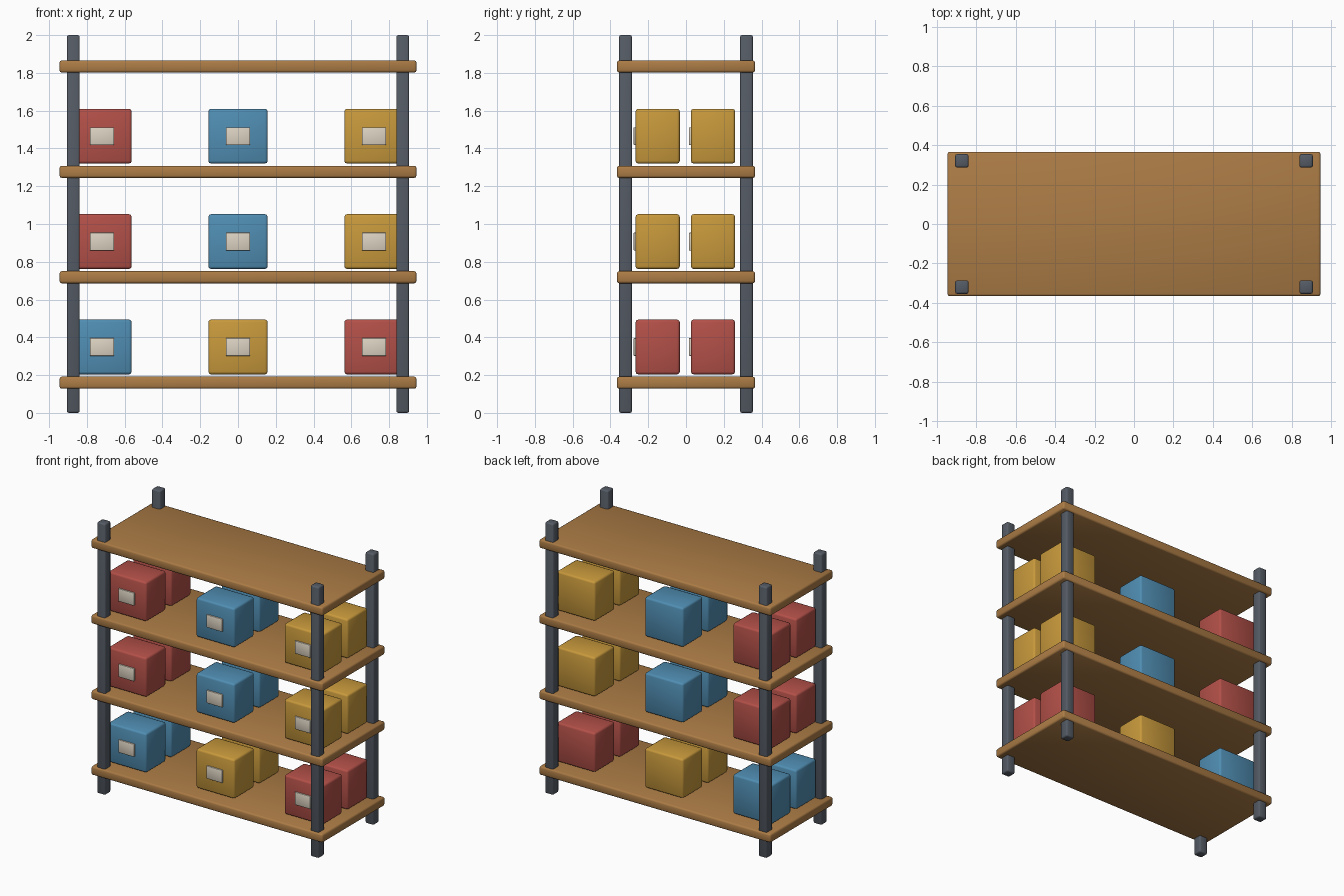
import bpy

if "Cube" in bpy.data.objects:
    bpy.data.objects.remove(bpy.data.objects["Cube"], do_unlink=True)


def make_material(name, rgb):
    mat = bpy.data.materials.new(name)
    mat.use_nodes = True
    mat.diffuse_color = (*rgb, 1)
    mat.node_tree.nodes["Principled BSDF"].inputs["Base Color"].default_value = (*rgb, 1)
    return mat


WOOD = make_material("warm wood", (0.41, 0.20, 0.06))
METAL = make_material("dark grey metal", (0.09, 0.105, 0.13))
RED = make_material("red", (0.45, 0.08, 0.065))
BLUE = make_material("blue", (0.08, 0.27, 0.45))
YELLOW = make_material("mustard yellow", (0.58, 0.32, 0.045))
PAPER = make_material("cream label", (0.72, 0.65, 0.54))


def block(name, size, location, mat, bevel):
    """Box with softly rounded edges."""
    bpy.ops.mesh.primitive_cube_add(size=1, location=location)
    obj = bpy.context.object
    obj.name = name
    obj.scale = size
    bpy.ops.object.transform_apply(location=False, rotation=False, scale=True)
    obj.data.materials.append(mat)
    mod = obj.modifiers.new("rounded edges", "BEVEL")
    mod.width = bevel
    mod.segments = 2
    bpy.ops.object.shade_smooth()
    return obj


# Corner posts
for x, side in ((-0.872, "right"), (0.872, "left")):
    for y, end in ((-0.32, "front"), (0.32, "back")):
        block(f"{end}_{side}_post", (0.068, 0.068, 2), (x, y, 1), METAL, 0.01)

# Shelf boards
SHELF_THICKNESS = 0.064
shelf_heights = [0.16 + 0.558 * i for i in range(4)]
for i, z in enumerate(shelf_heights):
    block(f"shelf_{i + 1}", (1.89, 0.732, SHELF_THICKNESS), (0, 0, z), WOOD, 0.012)

# Storage boxes, two deep, each with a label on its front
BOX = (0.314, 0.234, 0.29)
rows = [(BLUE, YELLOW, RED), (RED, BLUE, YELLOW), (RED, BLUE, YELLOW)]
for level, (z, colours) in enumerate(zip(shelf_heights, rows), 1):
    box_z = z + SHELF_THICKNESS / 2 + 0.012 + BOX[2] / 2
    for column, (x, mat) in enumerate(zip((-0.72, 0, 0.72), colours), 1):
        for y, end in ((-0.15, "front"), (0.143, "back")):
            tag = f"{end}_{level}_{column}"
            block(f"box_{tag}", BOX, (x, y, box_z), mat, 0.014)
            block(f"label_{tag}", (0.128, 0.016, 0.094),
                  (x, y - BOX[1] / 2 - 0.002, box_z), PAPER, 0.003)
